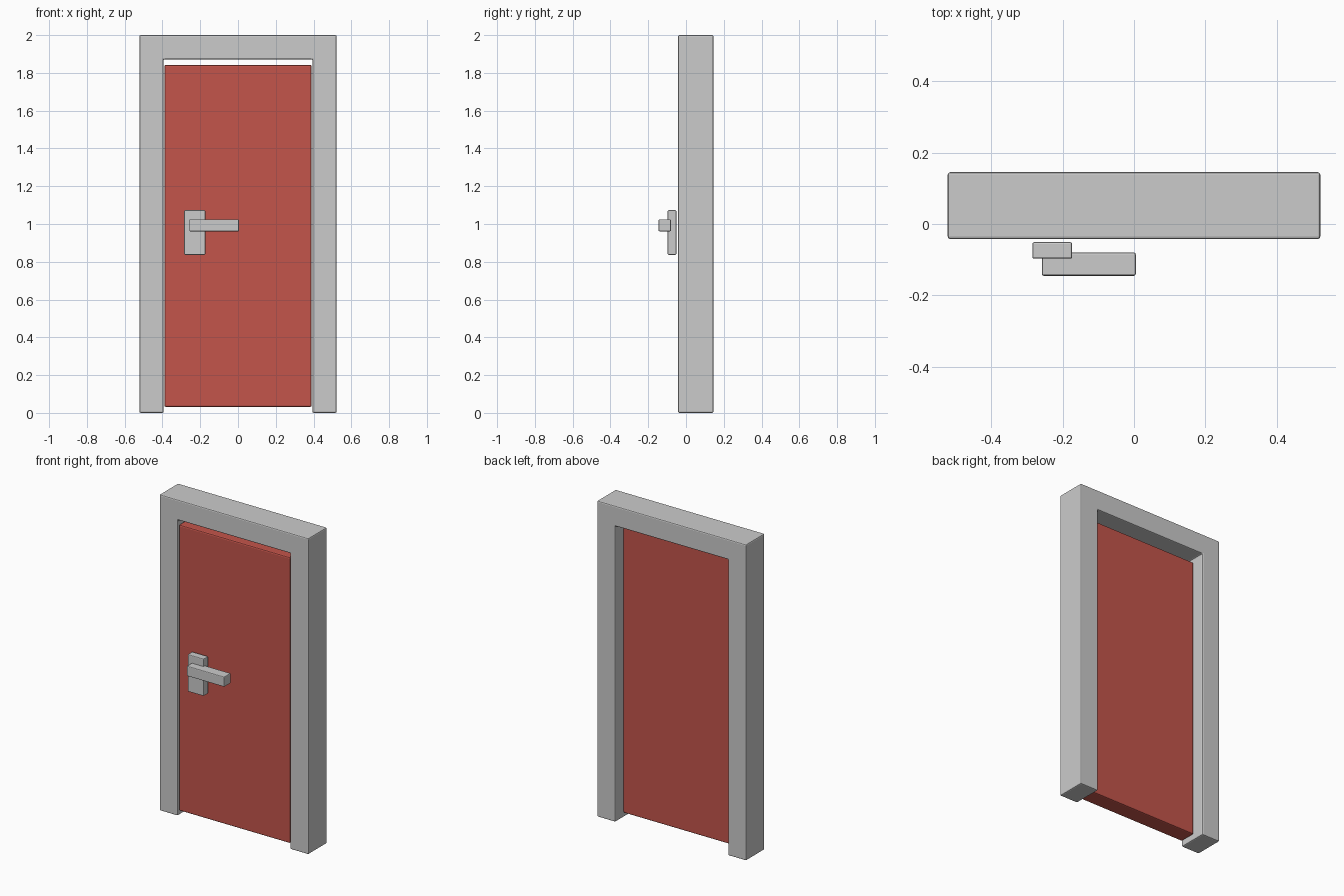
import bpy
import bmesh

if "Cube" in bpy.data.objects:
    bpy.data.objects.remove(bpy.data.objects["Cube"])


def finish(name, bm, bevel, color=None):
    bmesh.ops.recalc_face_normals(bm, faces=bm.faces)
    mesh = bpy.data.meshes.new(name)
    bm.to_mesh(mesh)
    bm.free()
    obj = bpy.data.objects.new(name, mesh)
    bpy.context.collection.objects.link(obj)
    mod = obj.modifiers.new("soft_edges", 'BEVEL')
    mod.width = bevel
    mod.segments = 2
    mod.limit_method = 'ANGLE'
    if color:
        mat = bpy.data.materials.new(name + "_paint")
        mat.diffuse_color = color
        mat.use_nodes = True
        mat.node_tree.nodes["Principled BSDF"].inputs["Base Color"].default_value = mat.diffuse_color
        mesh.materials.append(mat)
    return obj


def extrude_profile(name, points, y0, y1, bevel, color=None):
    """Extrude an outline in the xz plane from y0 to y1."""
    bm = bmesh.new()
    face = bm.faces.new([bm.verts.new((x, y0, z)) for x, z in points])
    geom = bmesh.ops.extrude_face_region(bm, geom=[face])["geom"]
    verts = [g for g in geom if isinstance(g, bmesh.types.BMVert)]
    bmesh.ops.translate(bm, verts=verts, vec=(0, y1 - y0, 0))
    return finish(name, bm, bevel, color)


def box(name, x0, x1, y0, y1, z0, z1, bevel, color=None):
    outline = [(x0, z0), (x1, z0), (x1, z1), (x0, z1)]
    return extrude_profile(name, outline, y0, y1, bevel, color)


# Door frame: two jambs and lintel as one arch profile
half = [(0.394, 1.872), (0.394, 0), (0.522, 0), (0.522, 2.0)]
arch = half + [(-x, z) for x, z in reversed(half)]
extrude_profile("door_frame", arch, -0.042, 0.145, 0.007)

# Door leaf
box("door_panel", -0.39, 0.39, -0.036, 0.072, 0.032, 1.842, 0.008,
    (0.55, 0.09, 0.07, 1))

# Handle: back plate and lever
box("handle_plate", -0.285, -0.173, -0.097, -0.051, 0.837, 1.073, 0.005)
box("handle_lever", -0.258, 0.005, -0.145, -0.08, 0.961, 1.025, 0.005)
